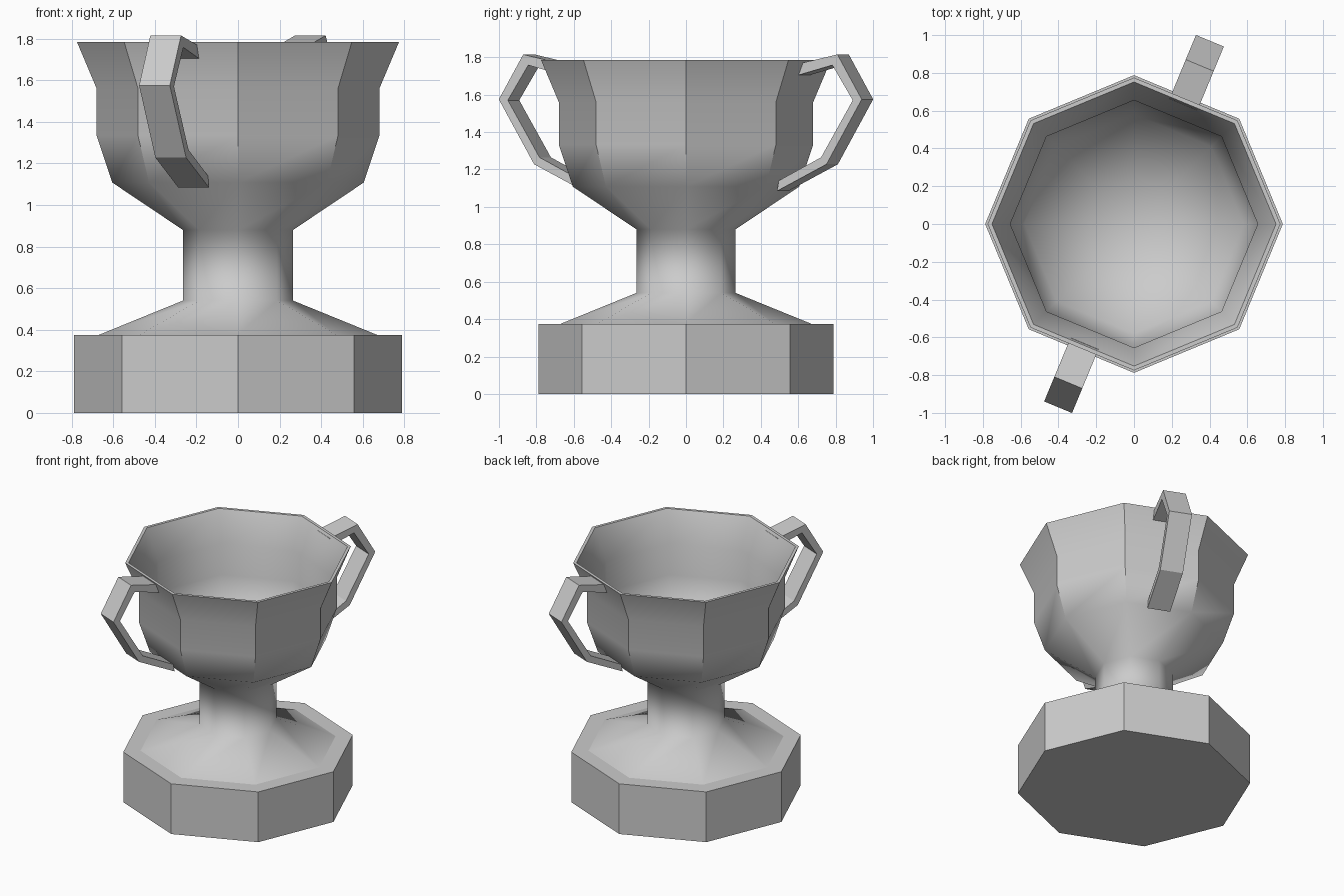
import bpy, bmesh, math
from mathutils import Matrix

if "Cube" in bpy.data.objects:
    bpy.data.objects.remove(bpy.data.objects["Cube"])

SIDES = 8


def finish(bm, name):
    bmesh.ops.recalc_face_normals(bm, faces=bm.faces)
    mesh = bpy.data.meshes.new(name)
    bm.to_mesh(mesh)
    bm.free()
    ob = bpy.data.objects.new(name, mesh)
    bpy.context.collection.objects.link(ob)
    return ob


def lathe(name, profile, smooth_from=None, sharp_rings=()):
    """Eight-sided turning of (radius, z) points; a zero radius makes a pole."""
    bm = bmesh.new()
    rings = []
    for r, z in profile:
        if r == 0:
            rings.append([bm.verts.new((0, 0, z))] * SIDES)
        else:
            rings.append([bm.verts.new((r * math.cos(math.tau * k / SIDES),
                                        r * math.sin(math.tau * k / SIDES), z))
                          for k in range(SIDES)])
    for a, b in zip(rings, rings[1:]):
        for k in range(SIDES):
            n = (k + 1) % SIDES
            corners = list(dict.fromkeys((a[k], a[n], b[n], b[k])))
            f = bm.faces.new(corners)
            f.smooth = smooth_from is not None
    bmesh.ops.recalc_face_normals(bm, faces=bm.faces)
    # crisp corners on the outside, soft bends along the profile and inside
    if smooth_from is not None:
        for i in range(smooth_from):
            for k in range(SIDES):
                e = bm.edges.get((rings[i][k], rings[i + 1][k]))
                e.smooth = e.calc_face_angle(0) < math.radians(30)
        for i in sharp_rings:
            for k in range(SIDES):
                bm.edges.get((rings[i][k], rings[i][(k + 1) % SIDES])).smooth = False
    return finish(bm, name)


def handle(name, angle):
    """Flat band whose outer and inner outlines are (distance, z) points."""
    outer = [(0.685, 1.765), (0.909, 1.815), (1.05, 1.575), (0.846, 1.228), (0.56, 1.085)]
    inner = [(0.685, 1.705), (0.88, 1.758), (0.998, 1.57), (0.815, 1.265), (0.57, 1.14)]
    bm = bmesh.new()
    rows = []
    for (ro, zo), (ri, zi) in zip(outer, inner):
        rows.append([bm.verts.new(p) for p in
                     ((ro, -0.08, zo), (ro, 0.08, zo), (ri, 0.08, zi), (ri, -0.08, zi))])
    for a, b in zip(rows, rows[1:]):
        for k in range(4):
            n = (k + 1) % 4
            bm.faces.new((a[k], a[n], b[n], b[k]))
    bm.faces.new(rows[0])
    bm.faces.new(rows[-1])
    bm.transform(Matrix.Rotation(math.radians(angle), 4, 'Z'))
    return finish(bm, name)


# plinth
lathe("base", [(0, 0), (0.788, 0), (0.788, 0.375), (0, 0.375)])

# flared foot, stem, bowl outside, rim and bowl inside
cup = [(0.67, 0.375), (0.265, 0.54), (0.265, 0.88), (0.605, 1.108), (0.68, 1.333),
       (0.68, 1.56), (0.775, 1.785),
       (0.752, 1.785), (0.655, 1.565), (0.655, 1.335), (0.58, 1.125), (0.24, 0.9), (0, 0.9)]
lathe("cup", cup, smooth_from=6, sharp_rings=(6, 7))

# pair of handles on opposite facets
handle("back_handle", 67.5)
handle("front_handle", 247.5)
